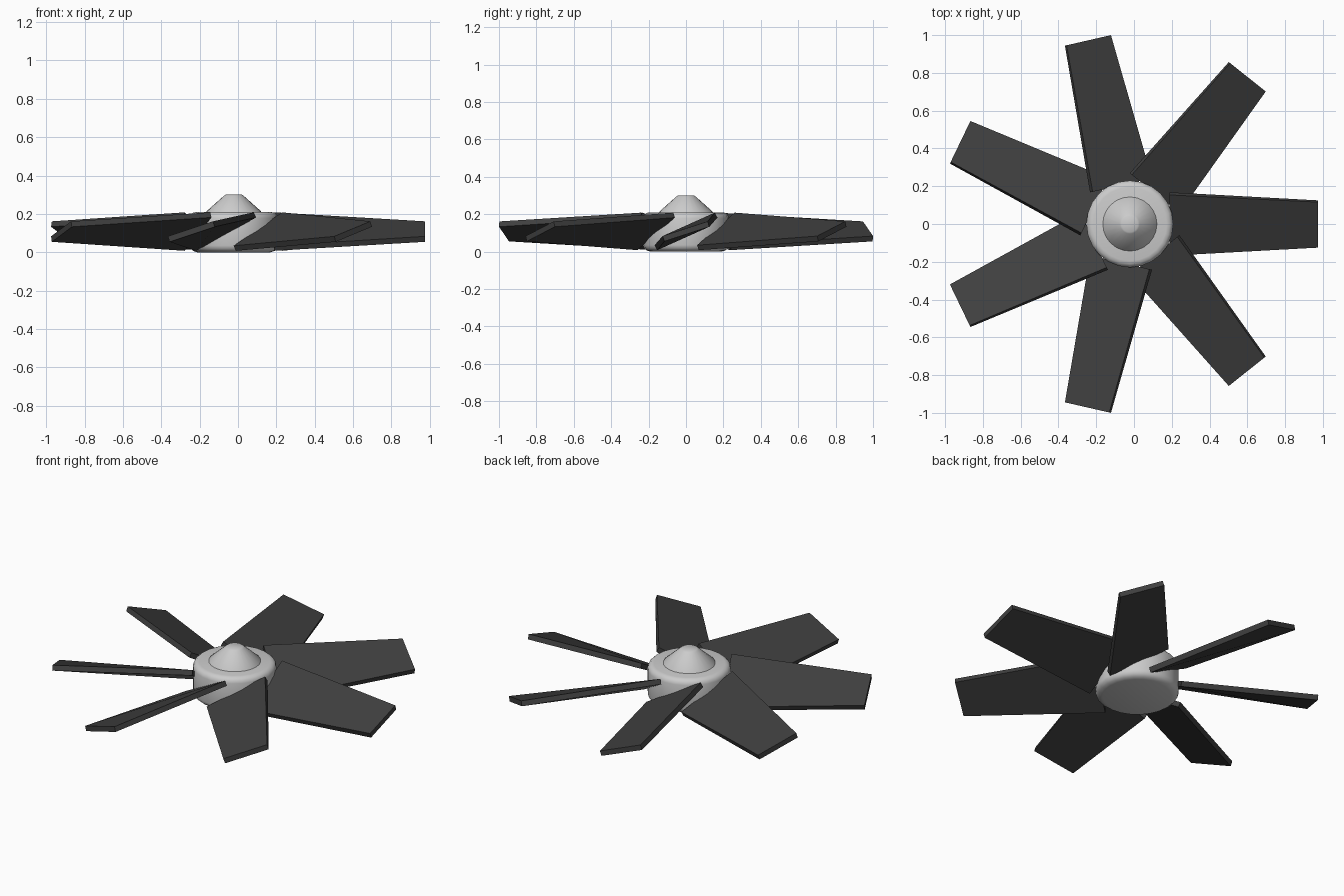
import bpy, bmesh
from math import sin, cos, pi, radians

if "Cube" in bpy.data.objects:
    bpy.data.objects.remove(bpy.data.objects["Cube"])

CX, MID_Z, SIDES, BLADES = -0.022, 0.108, 24, 7


def make_object(name, bm, material=None):
    bmesh.ops.recalc_face_normals(bm, faces=bm.faces)
    mesh = bpy.data.meshes.new(name)
    bm.to_mesh(mesh)
    bm.free()
    obj = bpy.data.objects.new(name, mesh)
    obj.location.x = CX
    bpy.context.collection.objects.link(obj)
    if material:
        mesh.materials.append(material)
    return obj


def lathe(name, profile):
    """Closed solid of revolution from (radius, z) points."""
    bm = bmesh.new()
    rings = [[bm.verts.new((r * cos(2 * pi * i / SIDES), r * sin(2 * pi * i / SIDES), z))
              for i in range(SIDES)] for r, z in profile]
    for a, b in zip(rings, rings[1:]):
        for i in range(SIDES):
            j = (i + 1) % SIDES
            bm.faces.new((a[i], a[j], b[j], b[i]))
    bm.faces.new(rings[0][::-1])
    bm.faces.new(rings[-1])
    obj = make_object(name, bm)
    bpy.ops.object.select_all(action='DESELECT')
    obj.select_set(True)
    bpy.context.view_layer.objects.active = obj
    bpy.ops.object.shade_smooth_by_angle(angle=radians(35))
    return obj


def section(bm, x, half_chord, pitch, half_thick=0.015):
    """Pitched rectangular blade section at radius x."""
    c, s = cos(radians(pitch)), sin(radians(pitch))
    return [bm.verts.new((x, u * c - v * s, MID_Z + u * s + v * c))
            for u, v in ((-half_chord, -half_thick), (half_chord, -half_thick),
                         (half_chord, half_thick), (-half_chord, half_thick))]


# Hub drum with rounded rims, and the cone cap on top
lathe("hub", [(0.19, 0.0), (0.21, 0.006), (0.225, 0.018), (0.23, 0.035),
              (0.23, 0.178), (0.225, 0.194), (0.212, 0.206), (0.195, 0.21)])
lathe("hub_cone", [(0.145, 0.205), (0.142, 0.214), (0.052, 0.294), (0.043, 0.30)])

# Twisted, tapered blades
dark = bpy.data.materials.new("dark_blade")
dark.diffuse_color = (0.05, 0.05, 0.05, 1)
dark.use_nodes = True
dark.node_tree.nodes["Principled BSDF"].inputs["Base Color"].default_value = dark.diffuse_color
for n in range(BLADES):
    bm = bmesh.new()
    root = section(bm, 0.21, 0.183, 28.4)
    tip = section(bm, 0.997, 0.1266, 18)
    for i in range(4):
        j = (i + 1) % 4
        bm.faces.new((root[i], root[j], tip[j], tip[i]))
    bm.faces.new(root)
    bm.faces.new(tip)
    blade = make_object(f"blade_{n + 1}", bm, dark)
    blade.rotation_euler.z = 2 * pi * n / BLADES
